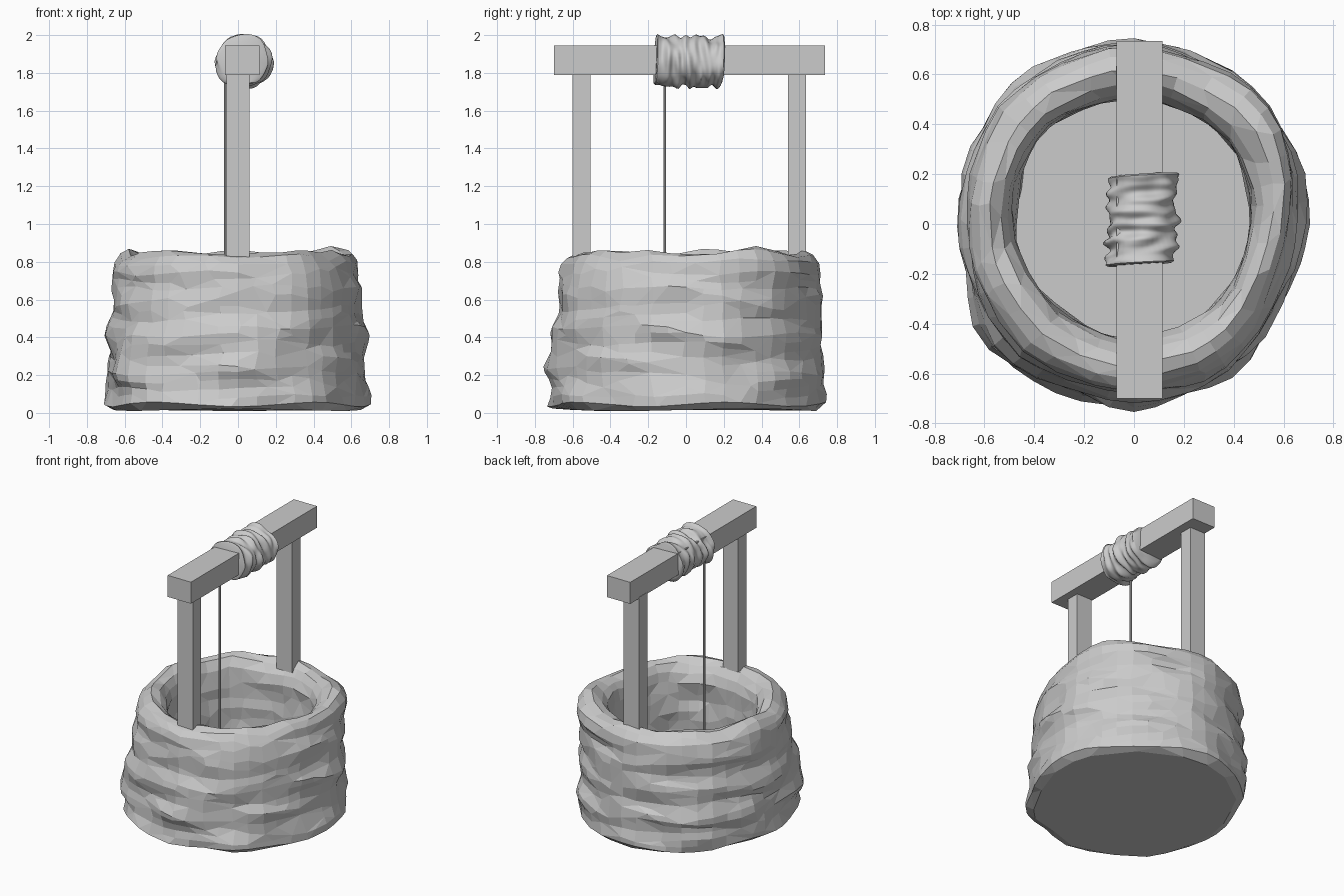
import bpy, bmesh
from math import sin, cos, pi, tau, floor, exp
from mathutils import Vector, noise

if "Cube" in bpy.data.objects:
    bpy.data.objects.remove(bpy.data.objects["Cube"])


def add_mesh(name, bm):
    bmesh.ops.recalc_face_normals(bm, faces=bm.faces)
    me = bpy.data.meshes.new(name)
    bm.to_mesh(me)
    bm.free()
    ob = bpy.data.objects.new(name, me)
    bpy.context.collection.objects.link(ob)
    return ob


def box(name, lo, hi):
    bm = bmesh.new()
    bmesh.ops.create_cube(bm, size=1)
    for v in bm.verts:
        v.co = [(a + b) / 2 + c * (b - a) for a, b, c in zip(lo, hi, v.co)]
    return add_mesh(name, bm)


def loft(rings):
    # closed skin through a list of equal rings, capped at both ends
    bm = bmesh.new()
    vs = [[bm.verts.new(p) for p in r] for r in rings]
    n = len(vs[0])
    for a, b in zip(vs, vs[1:]):
        for i in range(n):
            j = (i + 1) % n
            bm.faces.new((a[i], a[j], b[j], b[i]))
    bm.faces.new(vs[0])
    bm.faces.new(vs[-1])
    return bm


def around(values, a):
    # periodic linear lookup by angle
    t = a / tau * len(values)
    i = floor(t)
    f = t - i
    return values[i % len(values)] * (1 - f) + values[(i + 1) % len(values)] * f


# Stone wall: lumpy radius by angle (every 22.5 degrees), layered courses in z
base_r = [.70, .70, .70, .73, .75, .74, .735, .705, .70, .72, .76, .725, .735, .72, .71, .695]
top_r = [.64, .68, .71, .69, .71, .71, .71, .69, .67, .67, .67, .67, .67, .67, .65, .63]
hole_r = [.47, .49, .50, .50, .515, .51, .52, .50, .48, .48, .46, .455, .46, .46, .46, .46]
N = 44
angles = [tau * i / N for i in range(N)]


def lump(a, z, seed):
    p = Vector((cos(a) * 2.0, sin(a) * 2.0, z * 6 + seed))
    return noise.noise(p) * 0.035 + noise.noise(p * 2.1) * 0.015


def knob(a, z, a0, z0, size, wa=.25, wz=.10):
    # single protruding stone
    d = (a - a0 + pi) % tau - pi
    return size * exp(-(d / wa) ** 2 - ((z - z0) / wz) ** 2)


def outer(a, z):
    t = min(1, z / .80)
    r = around(base_r, a) * (1 - t) + around(top_r, a) * t + lump(a, z, 0)
    r += .008 * sin(z * tau / .19 + 1.5 * sin(a * 2)) - .006
    return r + knob(a, z, .60, .78, .04) + knob(a, z, 3.75, .25, .05) + knob(a, z, 4.7, .26, .03)


rings = [[(outer(a, .03) * .93 * cos(a), outer(a, .03) * .93 * sin(a),
           .010 + .006 * (1 + sin(3 * a))) for a in angles]]
for k in range(18):
    z = .045 + .695 * k / 17
    rings.append([(outer(a, z) * cos(a), outer(a, z) * sin(a), z + .012 * sin(a * 5 + k))
                  for a in angles])
# rounded rim, from the outer edge over to the hole: (mix to hole, z)
for m, z in ((.07, .79), (.23, .828), (.48, .848), (.75, .825), (.93, .775), (1, .71)):
    ring = []
    for a in angles:
        r = outer(a, .78) * (1 - m) + around(hole_r, a) * m + lump(a, z, 5) * .8 * m
        dz = .035 * noise.noise(Vector((cos(a) * 2.5, sin(a) * 2.5, m * 2)))
        dz += knob(a, 0, .60, 0, .02) - knob(a, 0, 4.7, 0, .012)
        ring.append((r * cos(a), r * sin(a), z + dz))
    rings.append(ring)
# inside of the shaft and floor
for k in range(1, 10):
    z = .71 - .62 * k / 9
    ring = []
    for a in angles:
        r = around(hole_r, a) + lump(a, z, 11) * .7
        ring.append((r * cos(a), r * sin(a), z))
    rings.append(ring)
wall = add_mesh("stone_wall", loft(rings))
dec = wall.modifiers.new("irregular_facets", 'DECIMATE')
dec.ratio = 0.6

# Timber frame
box("front_post", (-.06, -.60, .82), (.06, -.505, 1.80))
box("back_post", (-.072, .54, .80), (.052, .635, 1.80))
box("beam", (-.07, -.70, 1.79), (.115, .735, 1.945))

# Rope wound round the beam: ridged drum with slanted, uneven turns
rings = []
for k in range(61):
    t = k / 60
    y = -.163 + .36 * t
    ring = []
    for i in range(40):
        a = tau * i / 40
        n = noise.noise(Vector((cos(a) * 1.3, sin(a) * 1.3, t * 9)))
        r = .133 + .005 * sin(tau * 7 * t + a + sin(a * 2)) + .026 * n
        r += knob(a, t, 4.7, .52, .02, .3, .04) + knob(a, t, 4.9, .85, .012, .3, .05)
        if k in (0, 60):
            r *= .93
        ring.append((.032 + r * 1.04 * cos(a), y + .010 * sin(a + 1), 1.86 + r * .98 * sin(a)))
    rings.append(ring)
coil = add_mesh("rope_coil", loft(rings))
bpy.context.view_layer.objects.active = coil
coil.select_set(True)
bpy.ops.object.shade_smooth_by_angle(angle=pi / 4)

# Hanging rope
rope_ring = [(-.066 + .008 * cos(tau * i / 8), -.112 + .007 * sin(tau * i / 8)) for i in range(8)]
add_mesh("hanging_rope", loft([[(x, y, z) for x, y in rope_ring] for z in (.12, 1.82)]))
